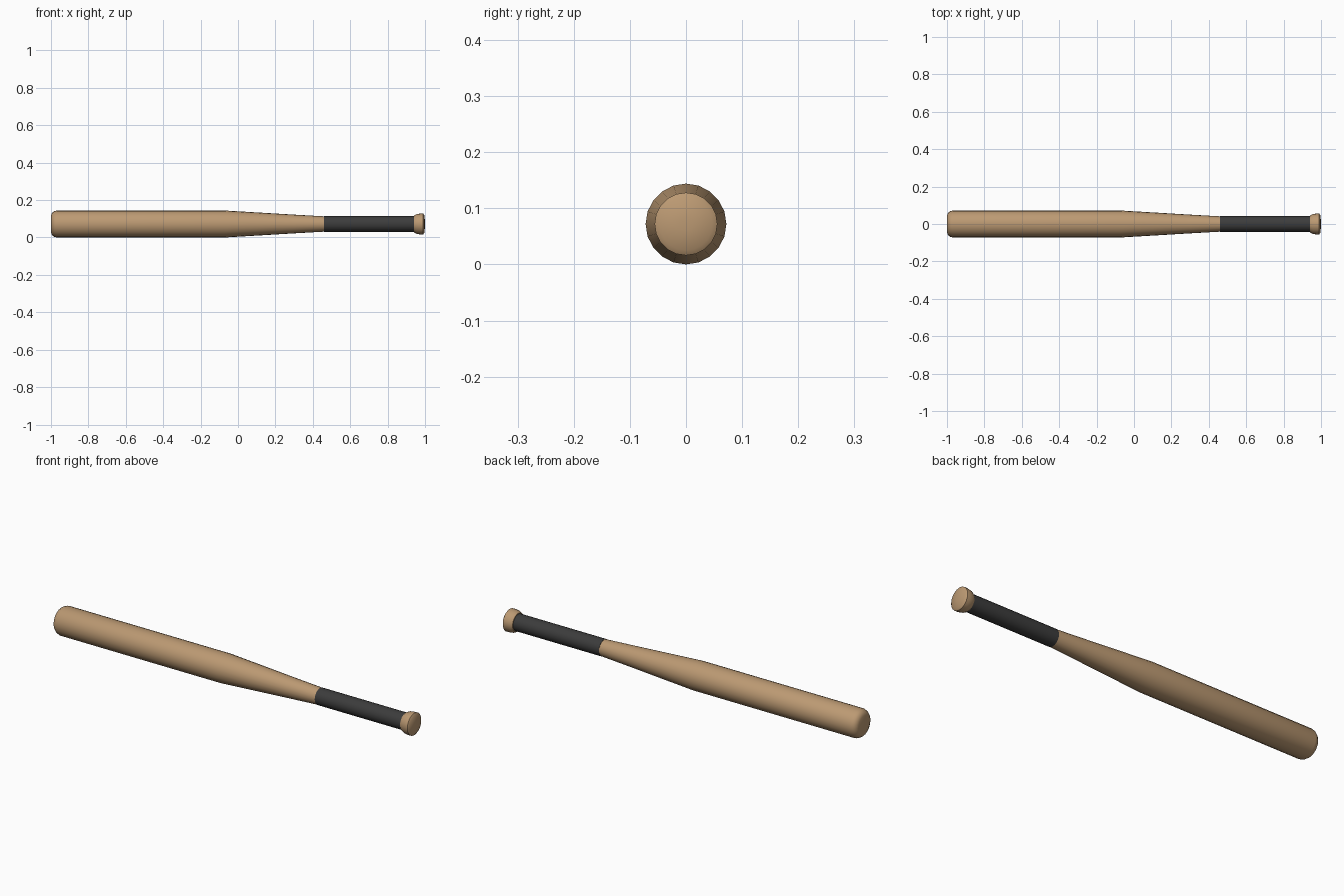
import bpy, bmesh, math

if "Cube" in bpy.data.objects:
    bpy.data.objects.remove(bpy.data.objects["Cube"])

SIDES = 20
AXIS_Z = 0.072


def material(name, color):
    m = bpy.data.materials.new(name)
    m.diffuse_color = (*color, 1)
    m.use_nodes = True
    m.node_tree.nodes["Principled BSDF"].inputs["Base Color"].default_value = m.diffuse_color
    return m


def lathe(name, profile, mat):
    """Revolve (x, radius) points about the long axis; radius 0 closes an end."""
    bm = bmesh.new()
    verts = [bm.verts.new((x, 0, r)) for x, r in profile]
    edges = [bm.edges.new(pair) for pair in zip(verts, verts[1:])]
    bmesh.ops.spin(bm, geom=verts + edges, cent=(0, 0, 0), axis=(1, 0, 0),
                   angle=math.tau, steps=SIDES, use_merge=True)
    bmesh.ops.remove_doubles(bm, verts=bm.verts, dist=1e-5)
    bmesh.ops.recalc_face_normals(bm, faces=bm.faces)
    me = bpy.data.meshes.new(name)
    bm.to_mesh(me)
    bm.free()
    me.materials.append(mat)
    ob = bpy.data.objects.new(name, me)
    ob.location.z = AXIS_Z
    bpy.context.collection.objects.link(ob)
    bpy.ops.object.select_all(action='DESELECT')
    ob.select_set(True)
    bpy.context.view_layer.objects.active = ob
    bpy.ops.object.shade_smooth_by_angle(angle=math.radians(35))


wood = material("wood", (0.50, 0.32, 0.17))
tape = material("grip_tape", (0.045, 0.045, 0.045))

# Barrel with rounded tip and long taper
lathe("barrel", [(-1, 0), (-1, 0.045), (-0.994, 0.060), (-0.983, 0.068),
                 (-0.97, 0.072), (-0.07, 0.072), (0.1, 0.062),
                 (0.3, 0.050), (0.46, 0.041), (0.46, 0)], wood)

# Taped handle
lathe("grip", [(0.46, 0), (0.46, 0.042), (0.945, 0.042), (0.945, 0)], tape)

# Knob at the end of the handle
lathe("knob", [(0.942, 0), (0.942, 0.046), (0.955, 0.053), (0.975, 0.056),
               (0.990, 0.056), (0.996, 0.047), (1, 0.012), (1, 0)], wood)
